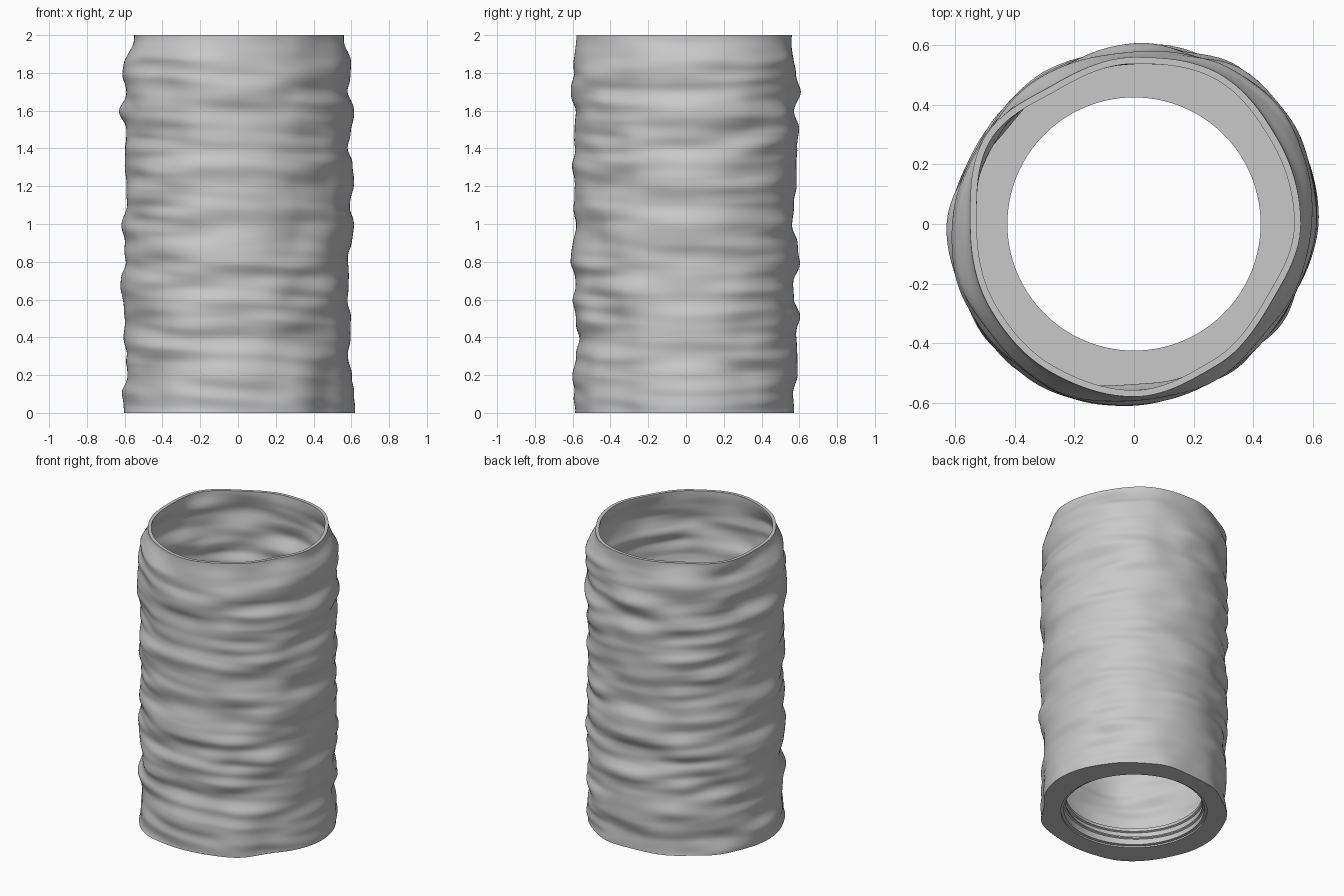
import bpy
import bmesh
from math import sin, cos, pi
from mathutils import Vector, noise

if "Cube" in bpy.data.objects:
    bpy.data.objects.remove(bpy.data.objects["Cube"])

HEIGHT, WALL, FLOOR, BORE = 2.0, 0.022, 0.12, 0.425
SEGMENTS, ROWS = 160, 200
MEAN = 0.59

grey = bpy.data.materials.new("light grey")
grey.use_nodes = True
grey.diffuse_color = (0.58, 0.58, 0.58, 1)
grey.node_tree.nodes["Principled BSDF"].inputs["Base Color"].default_value = grey.diffuse_color

# Bulge of the wall in hundredths, evenly spaced from base to rim: left, back, right, front
BULGES = [
    [3, 2, 1, -1, 0, 1, -1, 0, -1, 1, 2, 0, 2, 2, -1, 1, 2, -1, 1, 0, -3],
    [-2, -3, 0, 0, -1, 1, -2, -2, 1, 0, -3, -2, 0, -1, 0, 1, -2, 2, -1, -3, -4],
    [1, 2, -1, 0, 2, 1, 2, 3, 0, 1, 3, -1, 0, 1, 1, 0, 4, 0, 2, 0, -4],
    [0, 0, 1, -1, -3, -1, 1, -1, 2, 1, -1, 0, 0, 1, 0, 0, -1, 2, 0, 0, 0],
]
# Bulge of the rim in hundredths, evenly spaced around from the left side
RIM = [-3, -3, -1, -3, -5, -1, -4, -3, -2, -1, -4, -6]


def smooth(t):
    t = min(max(t, 0), 1)
    return t * t * (3 - 2 * t)


def sample(values, t):
    """Smooth lookup in an open list, t in list steps."""
    i = min(int(t), len(values) - 2)
    return values[i] + (values[i + 1] - values[i]) * smooth(t - i)


def radius(a, z):
    """Wrinkled outer radius at an angle and a height."""
    turn = (a / (2 * pi)) % 1
    c, s = cos(a), sin(a)
    # wrinkles are wide around the body and short in height
    wrinkle = noise.noise(Vector((c * 1.9, s * 1.9, z * 6.5 + 3)))
    crease = noise.noise(Vector((c * 1.4 + 7, s * 1.4, z * 14 + c * 0.6)))
    lobes = noise.noise(Vector((c * 2.2, s * 2.2 + 9, z * 0.7)))
    # the body is slightly oval along one diagonal
    free = 0.003 + 0.02 * sin(2 * a) + 0.03 * wrinkle + 0.01 * lobes
    # near the four sides the wall follows its own bulges
    q = turn * 4
    side = round(q) % 4
    near = 1 - smooth(abs(q - round(q)) * 2.6)
    fixed = 0.01 * sample(BULGES[side], z / HEIGHT * 20) + 0.02 * sin(2 * a)
    body = free + (fixed - free) * near + 0.016 * crease * (1 - 0.5 * near)
    # near the top the wall draws in to the rim shape
    rim = 0.01 * sample(RIM + RIM[:1], turn * 12)
    k = smooth((z - HEIGHT + 0.14) / 0.14)
    return MEAN + body + (rim - body) * k


def ring(bm, shape, z):
    return [bm.verts.new((shape(a) * cos(a), shape(a) * sin(a), z))
            for a in (2 * pi * j / SEGMENTS for j in range(SEGMENTS))]


def finish(bm, name):
    mesh = bpy.data.meshes.new(name)
    bm.to_mesh(mesh)
    bm.free()
    mesh.materials.append(grey)
    obj = bpy.data.objects.new(name, mesh)
    bpy.context.collection.objects.link(obj)
    bpy.ops.object.select_all(action="DESELECT")
    obj.select_set(True)
    bpy.context.view_layer.objects.active = obj
    bpy.ops.object.shade_smooth_by_angle(angle=0.7)


def loft(name, rings_of):
    """Closed loft: the last ring joins the first."""
    bm = bmesh.new()
    rings = [ring(bm, shape, z) for shape, z in rings_of]
    for i, low in enumerate(rings):
        high = rings[(i + 1) % len(rings)]
        for j in range(SEGMENTS):
            k = (j + 1) % SEGMENTS
            bm.faces.new((low[j], low[k], high[k], high[j]))
    finish(bm, name)


# Shell: outer wall up, over the rim, inner wall down, floor and stepped bore
outer = [(lambda a, z=HEIGHT * i / ROWS: radius(a, z), HEIGHT * i / ROWS)
         for i in range(ROWS + 1)]
inner = []
for i in range(ROWS + 1):
    z = HEIGHT - (HEIGHT - FLOOR) * i / ROWS
    inner.append((lambda a, z=z: radius(a, z) - WALL, z))
bore = [(lambda a: BORE, FLOOR), (lambda a: BORE, FLOOR - 0.02),
        (lambda a: BORE + 0.012, FLOOR - 0.025), (lambda a: BORE + 0.012, 0.012),
        (lambda a: BORE + 0.03, 0.01), (lambda a: BORE + 0.03, 0)]
loft("wrinkled_shell", outer + inner + bore)


# Thread: one raised turn winding up the inside of the bore
bm = bmesh.new()
section = [(0.018, -0.012), (0.002, -0.004), (0.002, 0.004), (0.018, 0.012)]
previous = None
for j in range(SEGMENTS + 1):
    a = 2 * pi * j / SEGMENTS
    z = 0.03 + 0.045 * j / SEGMENTS
    row = [bm.verts.new(((BORE + d) * cos(a), (BORE + d) * sin(a), z + h)) for d, h in section]
    if previous:
        for k in range(4):
            m = (k + 1) % 4
            bm.faces.new((previous[k], previous[m], row[m], row[k]))
    else:
        bm.faces.new(row)
    previous = row
bm.faces.new(previous[::-1])
bmesh.ops.recalc_face_normals(bm, faces=bm.faces)
finish(bm, "bore_thread")
